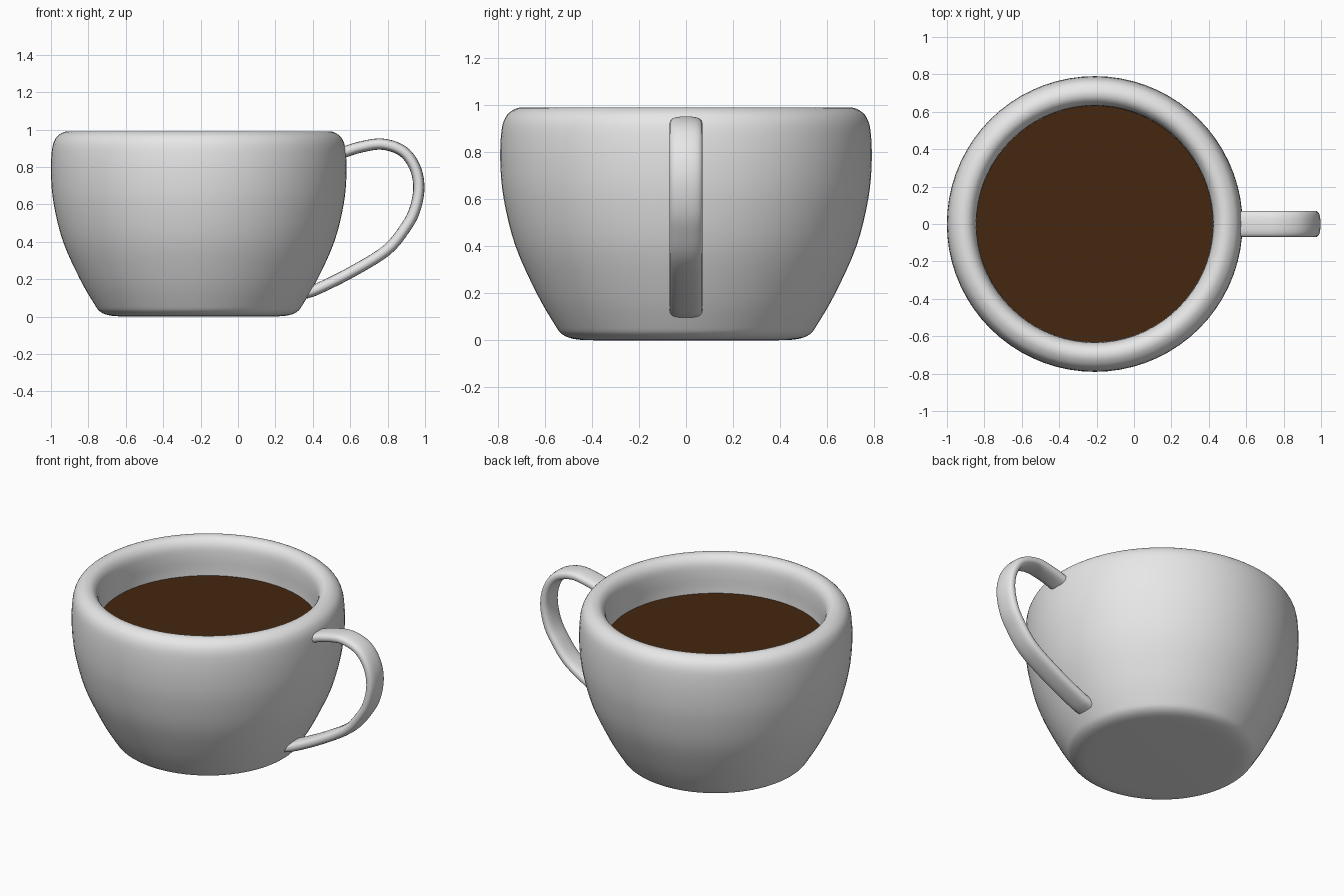
import bpy
import bmesh
from math import cos, sin, pi
from mathutils import Vector

old = bpy.data.objects.get("Cube")
if old:
    bpy.data.objects.remove(old, do_unlink=True)

CUP_X = -0.21


def material(name, rgb):
    mat = bpy.data.materials.new(name)
    mat.use_nodes = True
    color = (*rgb, 1.0)
    mat.diffuse_color = color
    mat.node_tree.nodes["Principled BSDF"].inputs["Base Color"].default_value = color
    return mat


def smooth_path(points, steps):
    """Catmull-Rom curve through 2D points."""
    p = [Vector(q) for q in points]
    p = [2 * p[0] - p[1]] + p + [2 * p[-1] - p[-2]]
    out = []
    for a, b, c, d in zip(p, p[1:], p[2:], p[3:]):
        for i in range(steps):
            t = i / steps
            out.append(0.5 * (2 * b + (c - a) * t + (2 * a - 5 * b + 4 * c - d) * t**2
                              + (3 * b - a - 3 * c + d) * t**3))
    return out + [p[-2]]


def skin(name, rings, mat):
    """Join closed rings of points with quads and cap both ends."""
    bm = bmesh.new()
    loops = [[bm.verts.new(co) for co in ring] for ring in rings]
    n = len(loops[0])
    for a, b in zip(loops, loops[1:]):
        for i in range(n):
            j = (i + 1) % n
            bm.faces.new((a[i], a[j], b[j], b[i]))
    bm.faces.new(loops[0])
    bm.faces.new(loops[-1])
    bmesh.ops.recalc_face_normals(bm, faces=bm.faces)
    mesh = bpy.data.meshes.new(name)
    bm.to_mesh(mesh)
    bm.free()
    mesh.materials.append(mat)
    obj = bpy.data.objects.new(name, mesh)
    bpy.context.collection.objects.link(obj)
    bpy.ops.object.select_all(action="DESELECT")
    obj.select_set(True)
    bpy.context.view_layer.objects.active = obj
    bpy.ops.object.shade_smooth_by_angle(angle=0.7)
    return obj


def circle(r, z, n=72):
    return [(CUP_X + r * cos(2 * pi * i / n), r * sin(2 * pi * i / n), z) for i in range(n)]


ceramic = material("white ceramic", (0.8, 0.8, 0.8))
coffee_brown = material("coffee brown", (0.06, 0.02, 0.005))

# Cup: outer wall, rounded rim and inner bowl in one lathe profile
profile = [(0.38, 0), (0.47, 0.005), (0.525, 0.025), (0.56, 0.07), (0.635, 0.2),
           (0.725, 0.4), (0.775, 0.6), (0.79, 0.76), (0.785, 0.89), (0.767, 0.95),
           (0.735, 0.98), (0.7, 0.99), (0.665, 0.978), (0.64, 0.94), (0.632, 0.87),
           (0.63, 0.74), (0.6, 0.5), (0.5, 0.25), (0.4, 0.12), (0.2, 0.08)]
skin("cup", [circle(r, z) for r, z in smooth_path(profile, 4)], ceramic)

# Coffee: thin disc that meets the inner wall
skin("coffee", [circle(0.632, 0.752), circle(0.632, 0.76)], coffee_brown)

# Handle: flattened rounded section swept along a side path
path = smooth_path([(0.54, 0.87), (0.65, 0.905), (0.77, 0.922), (0.88, 0.885),
                    (0.945, 0.8), (0.967, 0.69), (0.945, 0.57), (0.895, 0.475),
                    (0.795, 0.355), (0.61, 0.24), (0.43, 0.15), (0.36, 0.125)], 5)


def rounded(v):
    return abs(v) ** 0.75 * (1 if v > 0 else -1)


rings = []
for k, p in enumerate(path):
    along = (path[min(k + 1, len(path) - 1)] - path[max(k - 1, 0)]).normalized()
    side = Vector((-along.y, along.x))
    ring = []
    for i in range(24):
        a = 2 * pi * i / 24
        q = p + side * 0.03 * rounded(sin(a))
        ring.append((q.x, 0.07 * rounded(cos(a)), q.y))
    rings.append(ring)
skin("handle", rings, ceramic)
